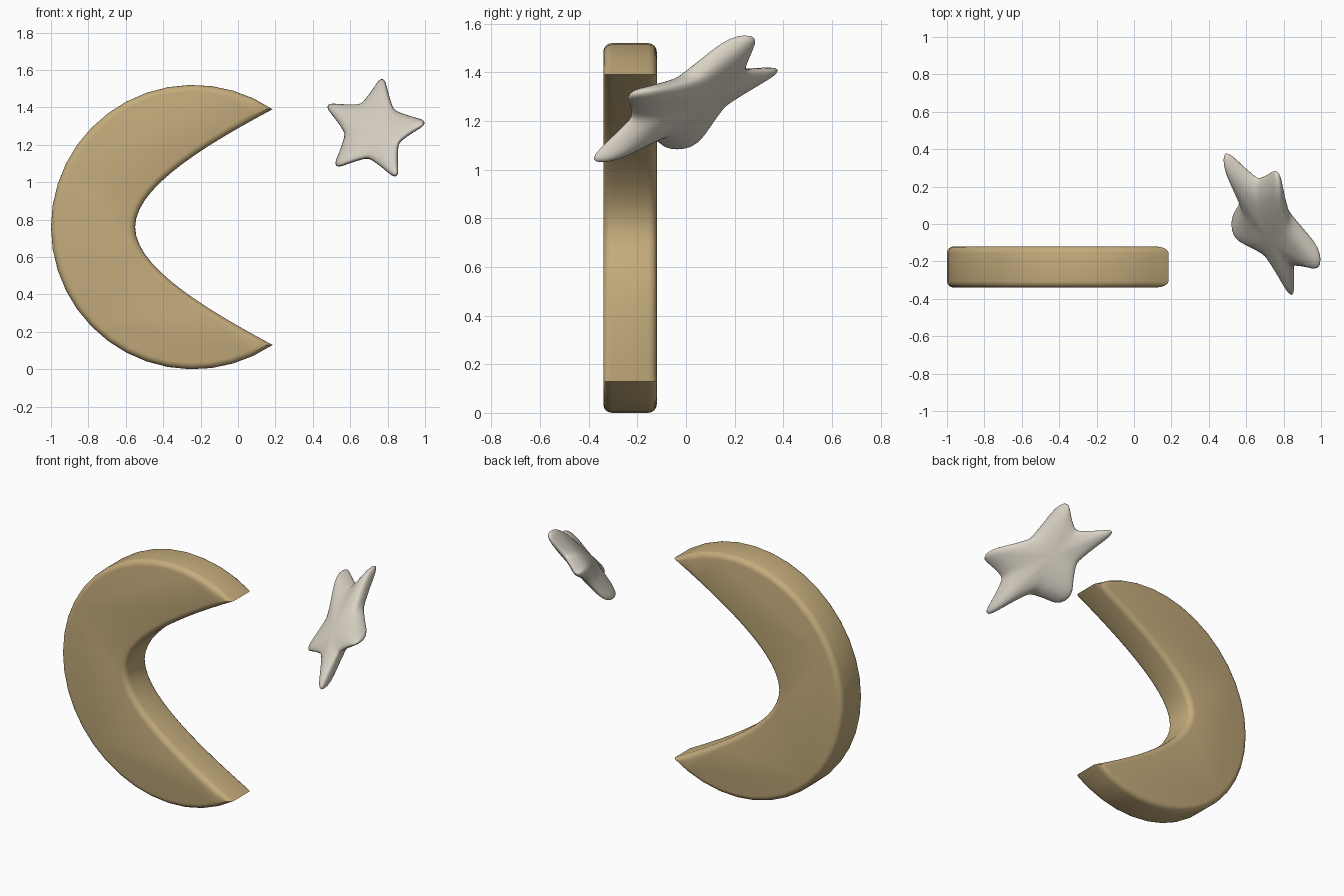
import bpy, bmesh
from math import sin, cos, radians
from mathutils import Vector
from mathutils.geometry import interpolate_bezier

if "Cube" in bpy.data.objects:
    bpy.data.objects.remove(bpy.data.objects["Cube"])


def finish(bm, name, color, angle):
    bmesh.ops.recalc_face_normals(bm, faces=bm.faces[:])
    me = bpy.data.meshes.new(name)
    bm.to_mesh(me)
    bm.free()
    ob = bpy.data.objects.new(name, me)
    bpy.context.collection.objects.link(ob)
    mat = bpy.data.materials.new(name + "_paint")
    mat.diffuse_color = color
    mat.use_nodes = True
    mat.node_tree.nodes["Principled BSDF"].inputs["Base Color"].default_value = mat.diffuse_color
    me.materials.append(mat)
    bpy.ops.object.select_all(action='DESELECT')
    bpy.context.view_layer.objects.active = ob
    ob.select_set(True)
    bpy.ops.object.shade_smooth_by_angle(angle=radians(angle))
    return ob


# crescent moon: outer arc plus a mirrored bezier for the inner edge
cx, cz, R, tip = -0.24, 0.76, 0.76, 56
N = 28
outer = [(cx + R * cos(radians(a)), cz + R * sin(radians(a)))
         for a in [tip + (360 - 2 * tip) * i / N for i in range(N + 1)]]
dx, dz = outer[0]
half = interpolate_bezier(Vector((dx, dz)), Vector((-0.2, 1.185)),
                          Vector((-0.55, 0.965)), Vector((-0.55, cz)), 14)
upper = [(p.x, p.y) for p in half[1:]]
lower = [(x, 2 * cz - z) for x, z in upper]
inner = lower + upper[-2::-1]

bm = bmesh.new()
face = bm.faces.new([bm.verts.new((x, -0.34, z)) for x, z in outer + inner])
ext = bmesh.ops.extrude_face_region(bm, geom=[face], use_keep_orig=True)
bmesh.ops.translate(bm, vec=(0, 0.22, 0),
                    verts=[v for v in ext['geom'] if isinstance(v, bmesh.types.BMVert)])
rims = [e for e in bm.edges if abs(e.verts[0].co.y - e.verts[1].co.y) < 1e-4]
bmesh.ops.bevel(bm, geom=rims, offset=0.035, segments=4, profile=0.5,
                affect='EDGES', clamp_overlap=True)
finish(bm, "crescent_moon", (0.55, 0.41, 0.2, 1), 40)

# star: soft five-armed outline, pillowed in y and slanted by a shear
arm = [(3, 0.272), (6, 0.252), (14, 0.203), (25, 0.17)]
one = [(0, 0.279)] + arm + [(36, 0.153)] + [(72 - a, r) for a, r in reversed(arm)]
outline = [(radians(80 + 72 * k + a), r) for k in range(5) for a, r in one]
rings = [(0.4, 0.09), (0.75, 0.078), (0.92, 0.058), (1.0, 0.028)]
rings += [(s, -t) for s, t in reversed(rings)]
center = Vector((0.724, 0.006, 1.28))


def star_point(x, y, z):
    return center + Vector((x, y - 0.86 * x + 1.02 * z, z))


bm = bmesh.new()
loops = [[bm.verts.new(star_point(s * r * cos(a), t, s * r * sin(a)))
          for a, r in outline] for s, t in rings]
n = len(outline)
for lo, hi in zip(loops, loops[1:]):
    for i in range(n):
        j = (i + 1) % n
        bm.faces.new((lo[i], lo[j], hi[j], hi[i]))
for loop, y in ((loops[0], 0.093), (loops[-1], -0.093)):
    hub = bm.verts.new(star_point(0, y, 0))
    for i in range(n):
        bm.faces.new((hub, loop[i], loop[(i + 1) % n]))
star = finish(bm, "star", (0.7, 0.65, 0.56, 1), 180)
sub = star.modifiers.new("smooth", 'SUBSURF')
sub.levels = sub.render_levels = 1
